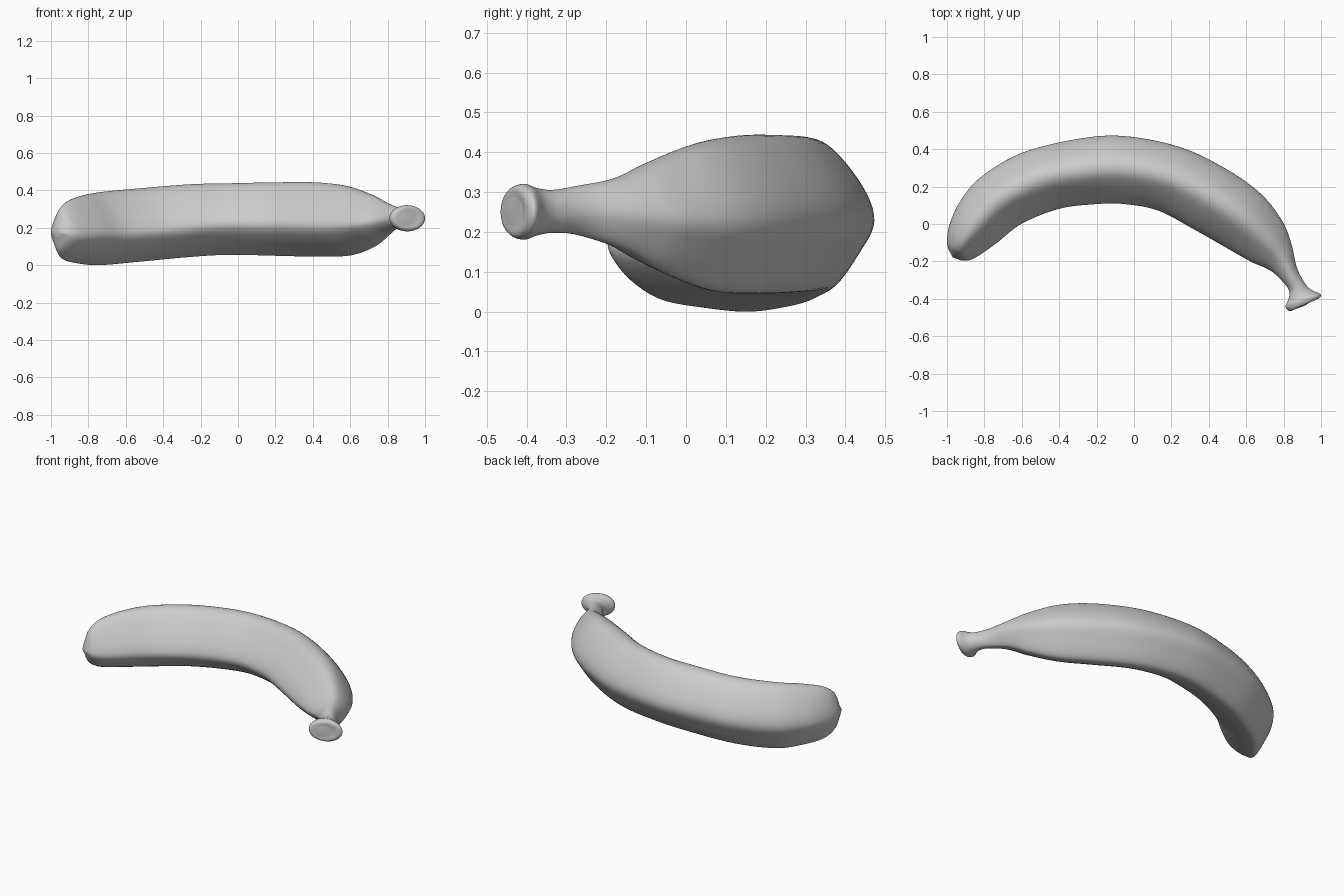
import bpy, bmesh, math
from mathutils import Vector

if "Cube" in bpy.data.objects:
    bpy.data.objects.remove(bpy.data.objects["Cube"])

# Stations from blossom tip to stem: outer x, y, inner x, y, bottom z, top z
STATIONS = [
    (-.99, -.14, -.925, -.195, .14, .21), (-1, -.09, -.885, -.195, .075, .285),
    (-.985, 0, -.83, -.17, .03, .335), (-.93, .12, -.73, -.1, .01, .368),
    (-.82, .25, -.6, 0, 0, .39), (-.6, .38, -.4, .08, .018, .41),
    (-.3, .455, -.2, .105, .043, .43), (-.05, .47, -.05, .105, .055, .435),
    (.25, .41, .13, .07, .05, .44), (.5, .29, .32, -.03, .045, .44),
    (.68, .16, .47, -.115, .053, .42), (.79, .02, .62, -.2, .1, .375),
    (.84, -.1, .73, -.25, .155, .335), (.87, -.23, .80, -.315, .19, .315),
    (.91, -.31, .83, -.36, .197, .305), (.945, -.35, .825, -.405, .19, .31),
    (.997, -.375, .81, -.44, .18, .32), (.99, -.397, .83, -.465, .19, .31),
    (.955, -.41, .865, -.455, .215, .285)]

# Rounded, ridged cross-section: u = -1 inner to 1 outer, v = -1 to 1
SECTION = [(1, -.08), (.82, .4), (.35, .92), (-.1, .98), (-.55, .6), (-.93, .08),
           (-.95, -.27), (-.5, -.66), (.05, -.93), (.42, -.97), (.8, -.5)]


def catmull(a, b, c, d, t):
    return [.5 * (2*q + (r - p)*t + (2*p - 5*q + 4*r - s)*t*t + (3*q - p - 3*r + s)*t**3)
            for p, q, r, s in zip(a, b, c, d)]


def smooth_points(pts, steps, closed):
    n, out = len(pts), []
    at = (lambda i: pts[i % n]) if closed else (lambda i: pts[max(0, min(n - 1, i))])
    for i in range(n if closed else n - 1):
        out += [catmull(at(i-1), at(i), at(i+1), at(i+2), k / steps) for k in range(steps)]
    return out if closed else out + [pts[-1]]


# Loft the fruit and its stem as one skin
bm = bmesh.new()
section = smooth_points(SECTION, 6, True)
rows = smooth_points(STATIONS, 6, False)
rings = []
for i, (ox, oy, ix, iy, zb, zt) in enumerate(rows):
    # The section becomes round toward the stem
    round_mix = max(0, min(1, (i / 6 - 11) / 3))
    ring = []
    for u, v in section:
        a = math.atan2(v, u)
        u += (math.cos(a) - u) * round_mix
        v += (math.sin(a) - v) * round_mix
        ring.append(bm.verts.new(((ox + ix)/2 + u*(ox - ix)/2,
                                  (oy + iy)/2 + u*(oy - iy)/2,
                                  (zt + zb)/2 + v*(zt - zb)/2)))
    rings.append(ring)
n = len(section)
for a, b in zip(rings, rings[1:]):
    for j in range(n):
        bm.faces.new((a[j], a[(j+1) % n], b[(j+1) % n], b[j]))

# Close both ends with a shallow dome
for ring, push in ((rings[0], Vector((-.01, -.012, 0))), (rings[-1], Vector((.002, -.005, 0)))):
    centre = sum((v.co for v in ring), Vector()) / n
    tip = bm.verts.new(centre + push)
    for j in range(n):
        bm.faces.new((ring[j], ring[(j+1) % n], tip))
bmesh.ops.recalc_face_normals(bm, faces=bm.faces)

# Rest the fruit on the ground
low = min(v.co.z for v in bm.verts)
bmesh.ops.translate(bm, verts=bm.verts, vec=(0, 0, -low))
for f in bm.faces:
    f.smooth = True
mesh = bpy.data.meshes.new("banana")
bm.to_mesh(mesh)
bm.free()
banana = bpy.data.objects.new("banana", mesh)
bpy.context.collection.objects.link(banana)
